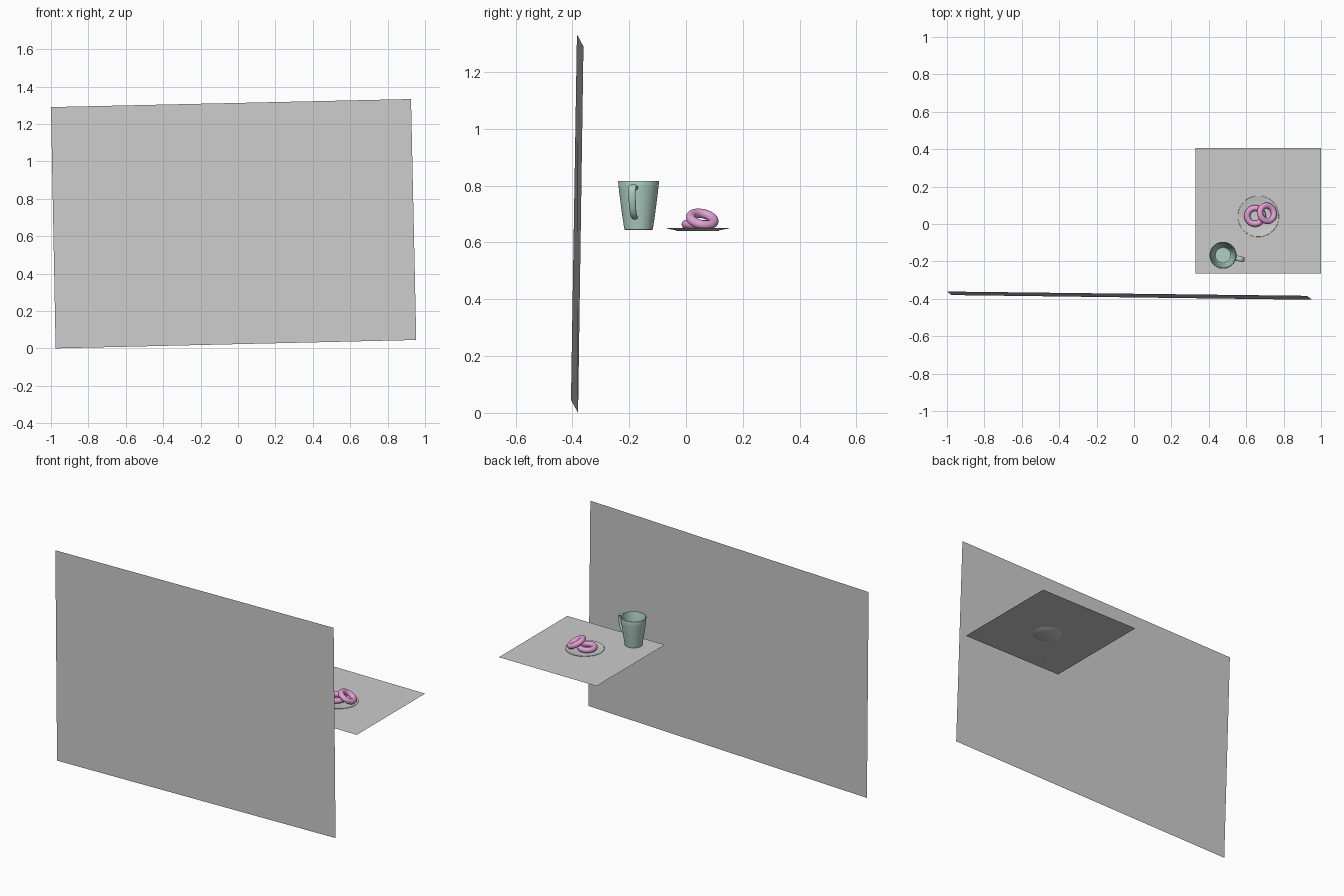
import bpy, bmesh, math
from mathutils import Vector, Matrix

if "Cube" in bpy.data.objects:
    bpy.data.objects.remove(bpy.data.objects["Cube"])


def material(name, rgb):
    m = bpy.data.materials.new(name)
    m.diffuse_color = (*rgb, 1)
    m.use_nodes = True
    m.node_tree.nodes["Principled BSDF"].inputs["Base Color"].default_value = m.diffuse_color
    return m


GREY = material("plain grey", (0.60, 0.60, 0.60))
GREEN = material("pale green ceramic", (0.43, 0.63, 0.55))
PINK = material("pink icing", (0.75, 0.35, 0.66))


def make(name, bm, mat, smooth=True):
    bmesh.ops.recalc_face_normals(bm, faces=bm.faces)
    me = bpy.data.meshes.new(name)
    bm.to_mesh(me)
    bm.free()
    ob = bpy.data.objects.new(name, me)
    bpy.context.collection.objects.link(ob)
    me.materials.append(mat)
    if smooth:
        bpy.ops.object.select_all(action='DESELECT')
        ob.select_set(True)
        bpy.context.view_layer.objects.active = ob
        bpy.ops.object.shade_smooth_by_angle(angle=math.radians(40))
    return ob


def sheet(name, corners):
    bm = bmesh.new()
    bm.faces.new([bm.verts.new(c) for c in corners])
    make(name, bm, GREY, False)


def bridge(bm, rings, loop_ends=False):
    pairs = list(zip(rings, rings[1:]))
    if loop_ends:
        pairs.append((rings[-1], rings[0]))
    for a, b in pairs:
        n = len(a)
        for i in range(n):
            j = (i + 1) % n
            bm.faces.new((a[i], a[j], b[j], b[i]))


def lathe(name, profile, centre, mat, sides=64):
    """Revolve (radius, z) points; both ends are capped with a disc."""
    bm = bmesh.new()
    rings = []
    for r, z in profile:
        rings.append([bm.verts.new((centre[0] + r * math.cos(2 * math.pi * k / sides),
                                    centre[1] + r * math.sin(2 * math.pi * k / sides), z))
                      for k in range(sides)])
    bridge(bm, rings)
    bm.faces.new(rings[0])
    bm.faces.new(rings[-1])
    return make(name, bm, mat)


def donut(name, centre, normal, major=0.042, minor=0.0163, n=48, m=24):
    bm = bmesh.new()
    rot = Vector((0, 0, 1)).rotation_difference(Vector(normal)).to_matrix()
    rings = []
    for i in range(n):
        a = 2 * math.pi * i / n
        ring = []
        for k in range(m):
            b = 2 * math.pi * k / m
            r = major + minor * math.cos(b)
            p = Vector((r * math.cos(a), r * math.sin(a), minor * math.sin(b)))
            ring.append(bm.verts.new(Vector(centre) + rot @ p))
        rings.append(ring)
    bridge(bm, rings, True)
    make(name, bm, PINK)


# upright backdrop panel, slightly tilted, and the table sheet
sheet("wall_panel", [(-0.975, -0.380, 0.0), (0.953, -0.405, 0.045),
                     (0.925, -0.384, 1.333), (-1.0, -0.361, 1.29)])
sheet("table_top", [(0.33, -0.265, 0.644), (1.0, -0.265, 0.644),
                    (1.0, 0.405, 0.644), (0.33, 0.405, 0.644)])

# thin plate with a low foot and a raised rim
lathe("plate", [(0.074, 0.641), (0.078, 0.6435), (0.109, 0.649), (0.110, 0.650),
                (0.109, 0.651), (0.085, 0.6475), (0.078, 0.646)], (0.665, 0.041), GREY)

# one flat donut, one leaning on it
donut("flat_donut", (0.647, 0.043, 0.6635), (0, 0, 1))
tilt, heading = math.radians(30), math.radians(22)
donut("leaning_donut", (0.711, 0.057, 0.682),
      (math.sin(tilt) * math.cos(heading), math.sin(tilt) * math.sin(heading), math.cos(tilt)))

# tapered cup with an open inside
CUP = (0.476, -0.167)
lathe("cup", [(0.047, 0.644), (0.050, 0.646), (0.056, 0.685), (0.063, 0.735), (0.069, 0.785),
              (0.072, 0.813), (0.071, 0.817), (0.068, 0.817), (0.067, 0.813), (0.063, 0.780),
              (0.057, 0.735), (0.050, 0.685), (0.044, 0.657), (0.041, 0.654)], CUP, GREEN)

# handle: an oval section swept along a path in the (radius, z) plane
path = [(0.065, 0.786), (0.080, 0.796), (0.096, 0.800), (0.109, 0.793), (0.112, 0.775),
        (0.109, 0.750), (0.102, 0.724), (0.090, 0.701), (0.075, 0.690), (0.055, 0.686)]
bm = bmesh.new()
turn = Matrix.Rotation(math.radians(-12), 3, 'Z')
rings = []
for i, (r, z) in enumerate(path):
    p, q = path[max(i - 1, 0)], path[min(i + 1, len(path) - 1)]
    t = Vector((q[0] - p[0], 0, q[1] - p[1])).normalized()
    side = Vector((0, 1, 0))
    out = t.cross(side)
    half_w = 0.0155 - 0.004 * i / (len(path) - 1)
    ring = []
    for k in range(12):
        a = 2 * math.pi * k / 12
        v = Vector((r, 0, z)) + side * half_w * math.cos(a) + out * 0.0075 * math.sin(a)
        ring.append(bm.verts.new(turn @ v + Vector((*CUP, 0))))
    rings.append(ring)
bridge(bm, rings)
bm.faces.new(rings[0])
bm.faces.new(rings[-1])
handle = make("cup_handle", bm, GREEN)
sub = handle.modifiers.new("smooth", 'SUBSURF')
sub.levels = sub.render_levels = 2
